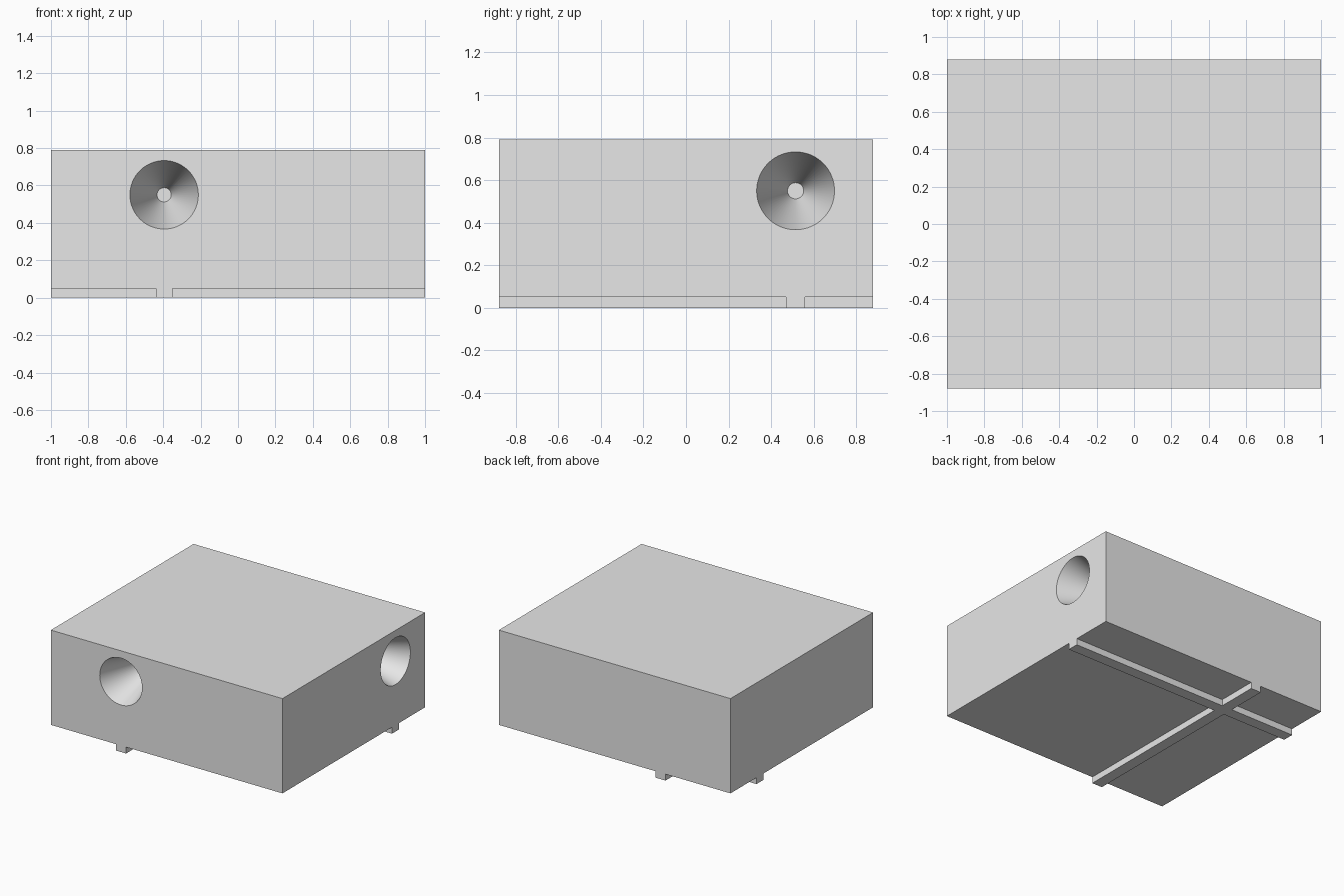
import bpy
import bmesh
import math
from mathutils import Matrix, Vector

cube = bpy.data.objects.get("Cube")
if cube:
    bpy.data.objects.remove(cube, do_unlink=True)

# One plain grey
grey = bpy.data.materials.new("light_grey")
grey.use_nodes = True
colour = (0.8, 0.8, 0.8, 1)
grey.diffuse_color = colour
grey.node_tree.nodes["Principled BSDF"].inputs["Base Color"].default_value = colour

HALF_X, HALF_Y = 1.0, 0.88
BASE, TOP = 0.05, 0.79
CROSS_X, CROSS_Y, HOLE_Z = -0.395, 0.515, 0.55
RIB = 0.044
MOUTH, END, DEPTH = 0.183, 0.038, 0.45


def make_object(name, bm):
    bmesh.ops.recalc_face_normals(bm, faces=bm.faces)
    mesh = bpy.data.meshes.new(name)
    bm.to_mesh(mesh)
    bm.free()
    mesh.materials.append(grey)
    obj = bpy.data.objects.new(name, mesh)
    bpy.context.collection.objects.link(obj)
    return obj


def prism(name, outline, low, high):
    bm = bmesh.new()
    face = bm.faces.new([bm.verts.new((x, y, low)) for x, y in outline])
    geom = bmesh.ops.extrude_face_region(bm, geom=[face])["geom"]
    verts = [v for v in geom if isinstance(v, bmesh.types.BMVert)]
    bmesh.ops.translate(bm, verts=verts, vec=(0, 0, high - low))
    return make_object(name, bm)


def funnel_cutter(name, mouth, inward):
    # Tapered cutter that starts just outside the face
    lead = 0.02
    slope = (MOUTH - END) / DEPTH
    inward = Vector(inward)
    turn = inward.to_track_quat("Z", "Y").to_matrix().to_4x4()
    centre = Vector(mouth) + inward * (DEPTH - lead) / 2
    bm = bmesh.new()
    bmesh.ops.create_cone(bm, cap_ends=True, segments=64,
                          radius1=MOUTH + slope * lead, radius2=END,
                          depth=DEPTH + lead,
                          matrix=Matrix.Translation(centre) @ turn)
    obj = make_object(name, bm)
    obj.hide_render = True
    return obj


# Main block
block = prism("block", [(-HALF_X, -HALF_Y), (HALF_X, -HALF_Y),
                        (HALF_X, HALF_Y), (-HALF_X, HALF_Y)], BASE, TOP)

# Funnel holes in the front and left faces
cutters = [
    funnel_cutter("front_hole_cutter", (CROSS_X, -HALF_Y, HOLE_Z), (0, 1, 0)),
    funnel_cutter("left_hole_cutter", (HALF_X, CROSS_Y, HOLE_Z), (-1, 0, 0)),
]
bpy.context.view_layer.objects.active = block
block.select_set(True)
for cutter in cutters:
    cut = block.modifiers.new(cutter.name, "BOOLEAN")
    cut.operation = "DIFFERENCE"
    cut.solver = "EXACT"
    cut.object = cutter
    bpy.ops.object.modifier_apply(modifier=cut.name)
for cutter in cutters:
    bpy.data.objects.remove(cutter, do_unlink=True)
bpy.ops.object.shade_smooth_by_angle(angle=math.radians(30))

# Crossed ribs under the block
x0, x1 = CROSS_X - RIB, CROSS_X + RIB
y0, y1 = CROSS_Y - RIB, CROSS_Y + RIB
prism("crossed_ribs", [
    (x0, -HALF_Y), (x1, -HALF_Y), (x1, y0), (HALF_X, y0),
    (HALF_X, y1), (x1, y1), (x1, HALF_Y), (x0, HALF_Y),
    (x0, y1), (-HALF_X, y1), (-HALF_X, y0), (x0, y0)], 0, BASE)
